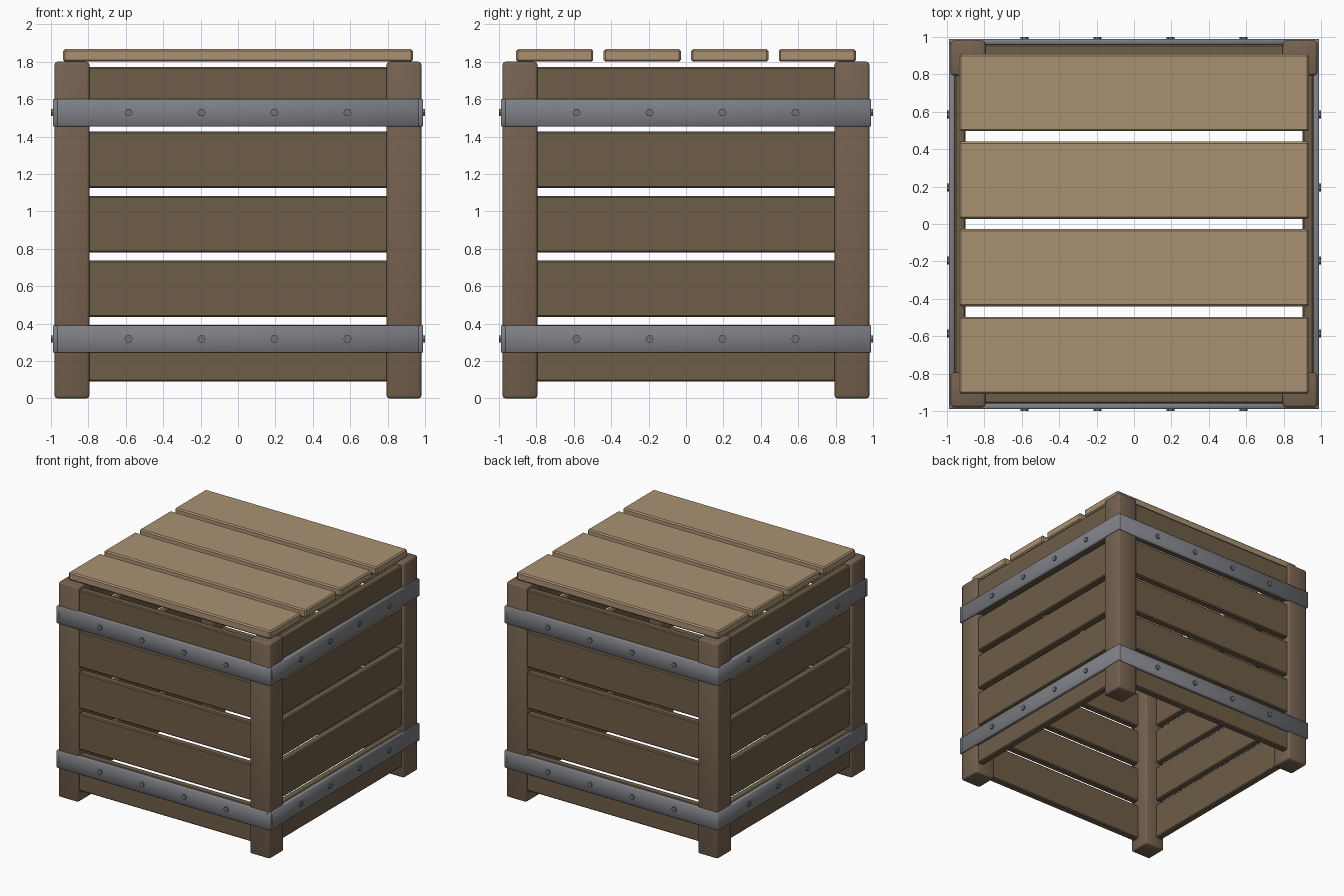
import bpy, bmesh
from math import pi
from mathutils import Matrix, Vector

if "Cube" in bpy.data.objects:
    bpy.data.objects.remove(bpy.data.objects["Cube"])


def material(name, rgb):
    m = bpy.data.materials.new(name)
    m.diffuse_color = (*rgb, 1)
    m.use_nodes = True
    m.node_tree.nodes["Principled BSDF"].inputs["Base Color"].default_value = m.diffuse_color
    return m


POST = material("post_wood", (0.18, 0.122, 0.08))
SLAT = material("slat_wood", (0.155, 0.11, 0.063))
LID = material("lid_wood", (0.40, 0.285, 0.17))
STEEL = material("steel", (0.21, 0.215, 0.235))
BOLT = material("bolt_steel", (0.17, 0.175, 0.19))


def finish(name, bm, mat, turn, smooth):
    bm.transform(Matrix.Rotation(turn, 4, 'Z'))
    for f in bm.faces:
        f.smooth = smooth
    me = bpy.data.meshes.new(name)
    bm.to_mesh(me)
    bm.free()
    me.materials.append(mat)
    ob = bpy.data.objects.new(name, me)
    bpy.context.collection.objects.link(ob)
    return ob


def box(name, lo, hi, mat, bevel=0.01, segments=1, turn=0, smooth=False):
    lo, hi = Vector(lo), Vector(hi)
    bm = bmesh.new()
    bmesh.ops.create_cube(bm, size=1, matrix=Matrix.Translation((lo + hi) / 2)
                          @ Matrix.Diagonal((*(hi - lo), 1)))
    bmesh.ops.bevel(bm, geom=bm.edges[:], offset=bevel, segments=segments,
                    profile=0.5, affect='EDGES')
    return finish(name, bm, mat, turn, smooth)


def bolt(name, x, z, turn):
    # six-sided head pointing to -y
    bm = bmesh.new()
    bmesh.ops.create_cone(bm, cap_ends=True, segments=6, radius1=0.022, radius2=0.022,
                          depth=0.03, matrix=Matrix.Translation((x, -0.985, z))
                          @ Matrix.Rotation(pi / 2, 4, 'X') @ Matrix.Rotation(pi / 2, 4, 'Z'))
    finish(name, bm, BOLT, turn, False)


# Four identical sides, turned about z
for i, side in enumerate(("front", "right", "back", "left")):
    turn = i * pi / 2
    # corner post
    box(f"{side}_corner_post", (0.795, -0.98, 0), (0.98, -0.795, 1.8), POST,
        0.014, 2, turn, True)
    # horizontal slats
    for k in range(5):
        z = 0.09 + 0.345 * k
        box(f"{side}_slat_{k + 1}", (-0.82, -0.96, z), (0.82, -0.90, z + 0.303), SLAT,
            0.008, 1, turn)
    # metal straps with bolts
    for level, z in (("lower", 0.318), ("upper", 1.528)):
        box(f"{side}_{level}_strap", (-0.99, -0.99, z - 0.073), (0.99, -0.96, z + 0.073),
            STEEL, 0.004, 1, turn, True)
        for k in range(4):
            bolt(f"{side}_{level}_bolt_{k + 1}", -0.585 + 0.39 * k, z, turn)

# Lid boards
for k in range(4):
    y = -0.702 + 0.468 * k
    box(f"lid_board_{k + 1}", (-0.935, y - 0.206, 1.8), (0.935, y + 0.206, 1.867), LID, 0.01)
